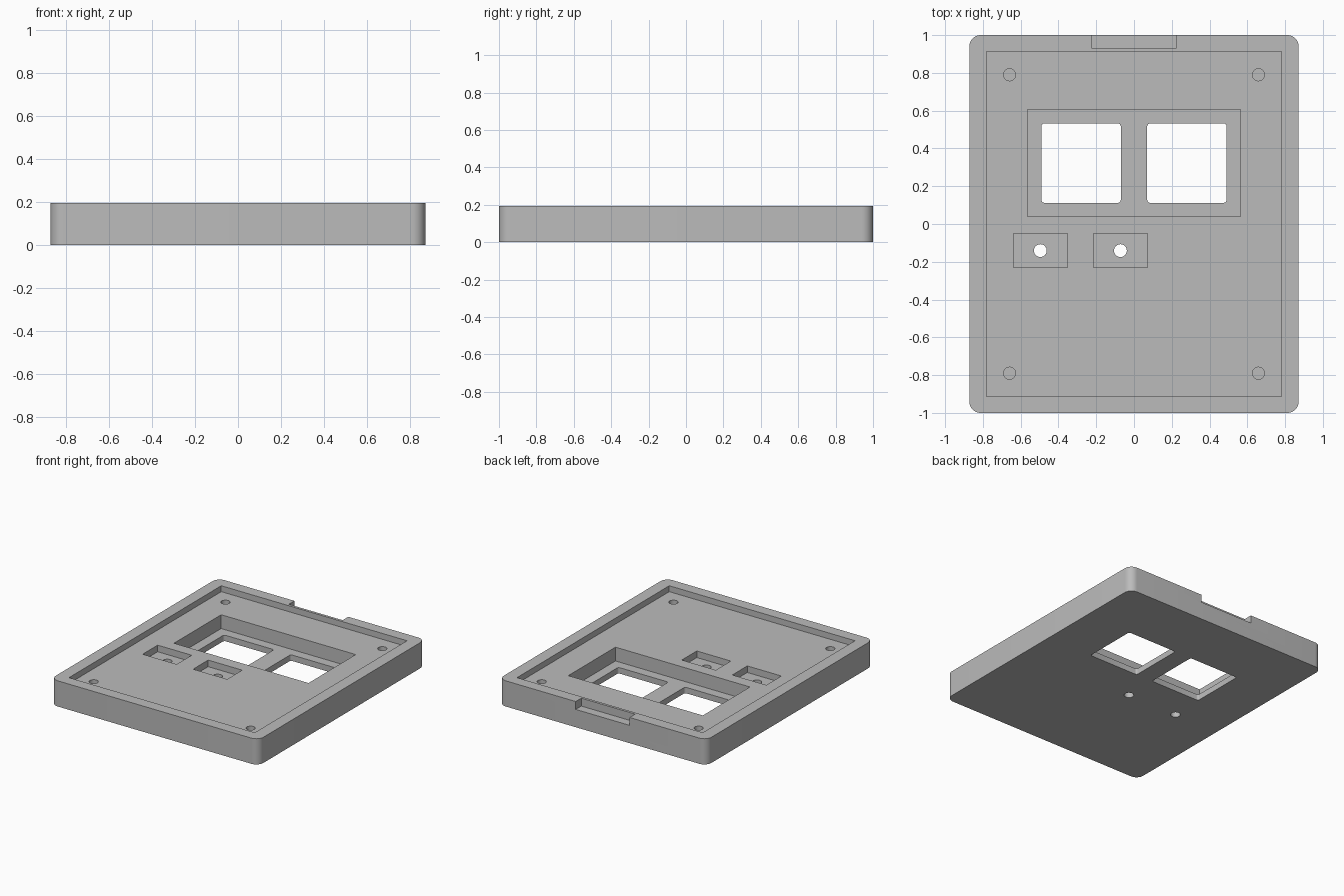
import bpy
import bmesh
import math

if "Cube" in bpy.data.objects:
    bpy.data.objects.remove(bpy.data.objects["Cube"], do_unlink=True)

HEIGHT = 0.195
FLOOR = 0.15        # top of the recessed floor
PLATE = 0.045       # thin plate left under the pockets
ABOVE = HEIGHT + 0.1
BELOW = -0.1


def rounded_outline(w, d, r, steps):
    """Outline of a rectangle, with rounded corners when r > 0."""
    if r == 0:
        return [(-w / 2, -d / 2), (w / 2, -d / 2), (w / 2, d / 2), (-w / 2, d / 2)]
    pts = []
    for i, (sx, sy) in enumerate([(1, 1), (-1, 1), (-1, -1), (1, -1)]):
        for k in range(steps + 1):
            a = math.pi / 2 * (i + k / steps)
            pts.append((sx * (w / 2 - r) + r * math.cos(a),
                        sy * (d / 2 - r) + r * math.sin(a)))
    return pts


def prism(name, outline, x, y, z0, z1):
    """Extrude an outline from z0 to z1."""
    bm = bmesh.new()
    face = bm.faces.new([bm.verts.new((x + px, y + py, z0)) for px, py in outline])
    ext = bmesh.ops.extrude_face_region(bm, geom=[face])
    top = [v for v in ext["geom"] if isinstance(v, bmesh.types.BMVert)]
    bmesh.ops.translate(bm, verts=top, vec=(0, 0, z1 - z0))
    bmesh.ops.recalc_face_normals(bm, faces=bm.faces)
    mesh = bpy.data.meshes.new(name)
    bm.to_mesh(mesh)
    bm.free()
    obj = bpy.data.objects.new(name, mesh)
    bpy.context.collection.objects.link(obj)
    return obj


def cut(target, outline, x, y, z0, z1):
    """Subtract a prism from the target and remove the cutter."""
    cutter = prism("cutter", outline, x, y, z0, z1)
    cutter.hide_render = True
    mod = target.modifiers.new("cut", "BOOLEAN")
    mod.operation = "DIFFERENCE"
    mod.solver = "EXACT"
    mod.object = cutter
    bpy.context.view_layer.objects.active = target
    bpy.ops.object.modifier_apply(modifier=mod.name)
    bpy.data.objects.remove(cutter, do_unlink=True)


def box(w, d):
    return rounded_outline(w, d, 0, 1)


def circle(r, n=32):
    return [(r * math.cos(2 * math.pi * i / n), r * math.sin(2 * math.pi * i / n))
            for i in range(n)]


# Case body with rounded corners
case = prism("case_plate", rounded_outline(1.744, 2.0, 0.06, 10), 0, 0, 0, HEIGHT)

# Shallow lid recess and the notch in the back rim
cut(case, box(1.56, 1.826), 0, 0, FLOOR, ABOVE)
cut(case, box(0.452, 0.2), 0, 1.033, HEIGHT - 0.06, ABOVE)

# Blind screw holes in the corners
for sx in (-1, 1):
    for sy in (-1, 1):
        cut(case, circle(0.032), sx * 0.659, sy * 0.79, PLATE, ABOVE)

# Large pocket with two square windows
cut(case, box(1.13, 0.566), 0, 0.322, PLATE, ABOVE)
for sx in (-1, 1):
    cut(case, rounded_outline(0.42, 0.42, 0.015, 4), sx * 0.28, 0.322, BELOW, ABOVE)

# Two small pockets, each with a round through hole
for x in (-0.496, -0.072):
    cut(case, box(0.286, 0.18), x, -0.141, FLOOR - 0.05, ABOVE)
    cut(case, circle(0.034), x, -0.141, BELOW, ABOVE)

# One grey material
grey = bpy.data.materials.new("plain grey")
grey.use_nodes = True
colour = (0.5, 0.5, 0.5, 1)
grey.diffuse_color = colour
grey.node_tree.nodes["Principled BSDF"].inputs["Base Color"].default_value = colour
case.data.materials.clear()
case.data.materials.append(grey)
for p in case.data.polygons:
    p.material_index = 0

# Smooth the rounded corners, keep the edges crisp
bpy.ops.object.select_all(action="DESELECT")
case.select_set(True)
bpy.context.view_layer.objects.active = case
bpy.ops.object.shade_smooth_by_angle(angle=math.radians(30))
